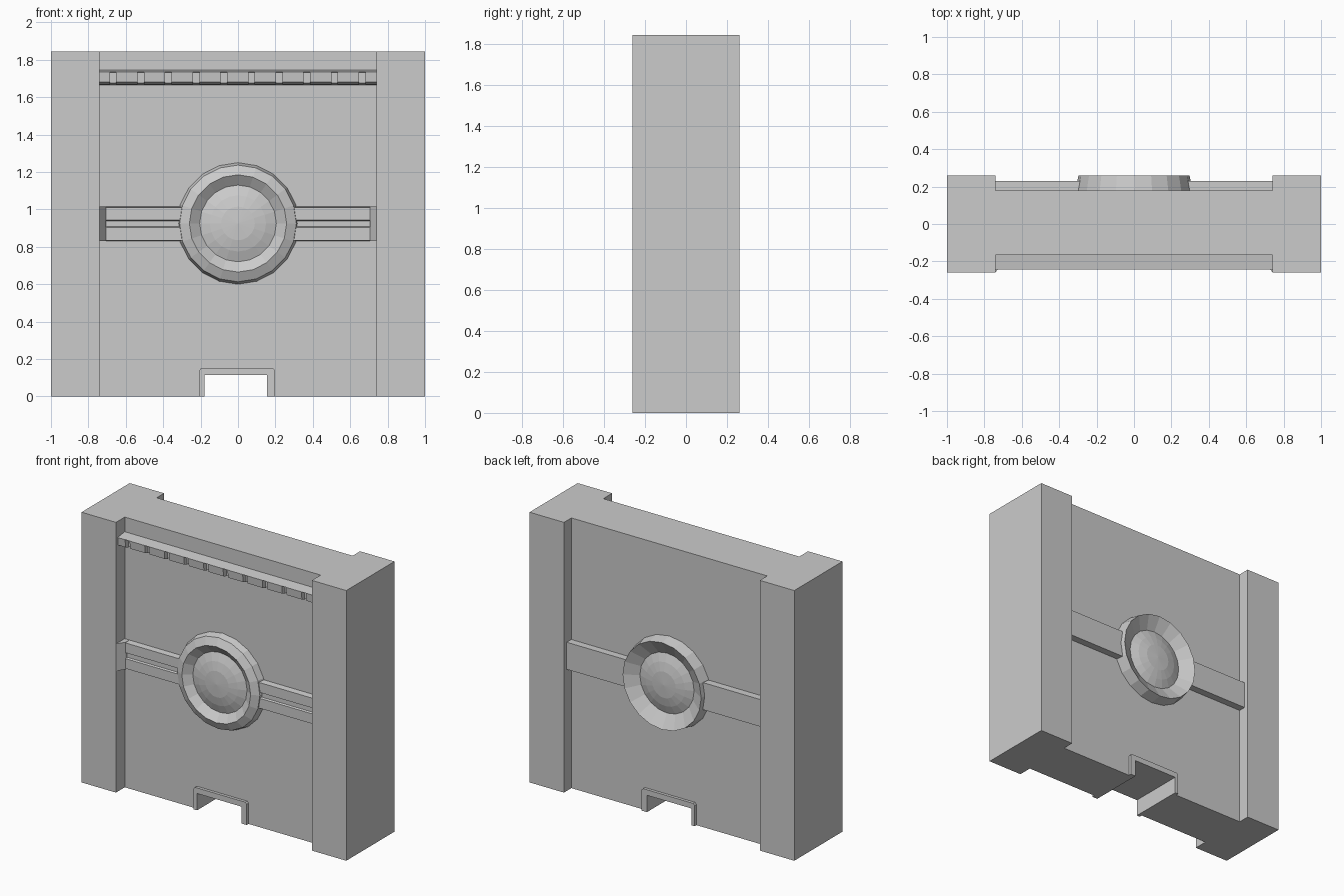
import bpy, bmesh, math

if "Cube" in bpy.data.objects:
    bpy.data.objects.remove(bpy.data.objects["Cube"])

def make_object(name, verts, faces):
    me = bpy.data.meshes.new(name)
    me.from_pydata(verts, [], faces)
    bm = bmesh.new()
    bm.from_mesh(me)
    bmesh.ops.recalc_face_normals(bm, faces=bm.faces)
    bm.to_mesh(me)
    bm.free()
    ob = bpy.data.objects.new(name, me)
    bpy.context.collection.objects.link(ob)
    return ob

def prism(name, pts, a, b, axis):
    """Extrude a 2D outline from a to b; the outline is in the other two axes."""
    def place(p, t):
        v = list(p)
        v.insert(axis, t)
        return v
    n = len(pts)
    verts = [place(p, a) for p in pts] + [place(p, b) for p in pts]
    faces = [list(range(n)), list(range(2 * n - 1, n - 1, -1))]
    faces += [[i, (i + 1) % n, n + (i + 1) % n, n + i] for i in range(n)]
    return make_object(name, verts, faces)

def rect(a0, a1, b0, b1):
    return [(a0, b0), (a1, b0), (a1, b1), (a0, b1)]

def medallion(name, profile, sides=20, cz=0.925):
    """Turn an (radius, y) profile round the y axis; the last point is the dome tip."""
    verts, faces = [], []
    for r, y in profile[:-1]:
        for i in range(sides):
            t = 2 * math.pi * i / sides
            verts.append((r * math.sin(t), y, cz + r * math.cos(t)))
    rings = len(profile) - 1
    verts.append((0, profile[-1][1], cz))
    for k in range(rings - 1):
        for i in range(sides):
            j = (i + 1) % sides
            faces.append([k * sides + i, k * sides + j,
                          (k + 1) * sides + j, (k + 1) * sides + i])
    last = (rings - 1) * sides
    faces += [[last + i, last + (i + 1) % sides, len(verts) - 1] for i in range(sides)]
    faces.append(list(range(sides)))
    return make_object(name, verts, faces)

H, D = 1.845, 0.26
FRONT, BACK = -0.165, 0.18
INNER = 0.74

# Wall panel with the drain opening at its foot
prism("wall_panel", [(-INNER, 0), (-0.18, 0), (-0.18, 0.115), (0.155, 0.115),
                     (0.155, 0), (INNER, 0), (INNER, H), (-INNER, H)], FRONT, BACK, 1)

# Frames round the opening
frame = [(-0.205, 0), (-0.18, 0), (-0.18, 0.115), (0.155, 0.115), (0.155, 0),
         (0.195, 0), (0.195, 0.142), (0.185, 0.153), (-0.195, 0.153), (-0.205, 0.142)]
prism("opening_frame_front", frame, FRONT - 0.02, FRONT, 1)
prism("opening_frame_back", frame, BACK, BACK + 0.02, 1)

# Parts repeated left and right
bar = [(FRONT, 0.83), (-0.205, 0.835), (-0.205, 0.903), (-0.192, 0.908),
       (-0.192, 0.938), (-0.205, 0.943), (-0.205, 1.01), (FRONT, 1.015)]
for s, side in ((-1, "left"), (1, "right")):
    prism("pillar_" + side, rect(s * INNER, s, -D, D), 0, H, 2)
    prism("front_bar_" + side, bar, s * 0.29, s * INNER, 0)
    prism("bar_end_" + side, [(s * INNER, FRONT), (s * 0.705, FRONT),
          (s * 0.705, -0.206), (s * INNER, -0.258)], 0.83, 1.015, 2)
    prism("back_bar_" + side, rect(BACK, 0.23, 0.83, 1.015), s * 0.29, s * INNER, 0)

# Cornice: ledge, recessed core and a row of blocks with narrow gaps
prism("cornice_ledge", [(FRONT, 1.745), (-0.242, 1.735), (FRONT, 1.73)], -INNER, INNER, 0)
prism("cornice_core", [(FRONT, 1.665), (-0.205, 1.675), (-0.205, 1.735), (FRONT, 1.735)],
      -INNER, INNER, 0)
gaps = [-0.668 + 0.148 * i for i in range(10)]
starts = [-INNER] + [g + 0.017 for g in gaps]
ends = [g - 0.017 for g in gaps] + [INNER]
for i, (a, b) in enumerate(zip(starts, ends)):
    prism(f"cornice_block_{i}", [(-0.2, 1.667), (-0.235, 1.68), (-0.24, 1.735), (-0.2, 1.738)],
          a, b, 0)

# Round medallions with a raised rim and a shallow dome
medallion("front_medallion", [(0.325, FRONT), (0.312, -0.21), (0.26, -0.235), (0.205, -0.195),
                              (0.15, -0.215), (0.09, -0.228), (-0.0, -0.233)])
medallion("back_medallion", [(0.312, BACK), (0.297, 0.26), (0.205, 0.205),
                             (0.15, 0.225), (0.09, 0.238), (0.0, 0.243)])
